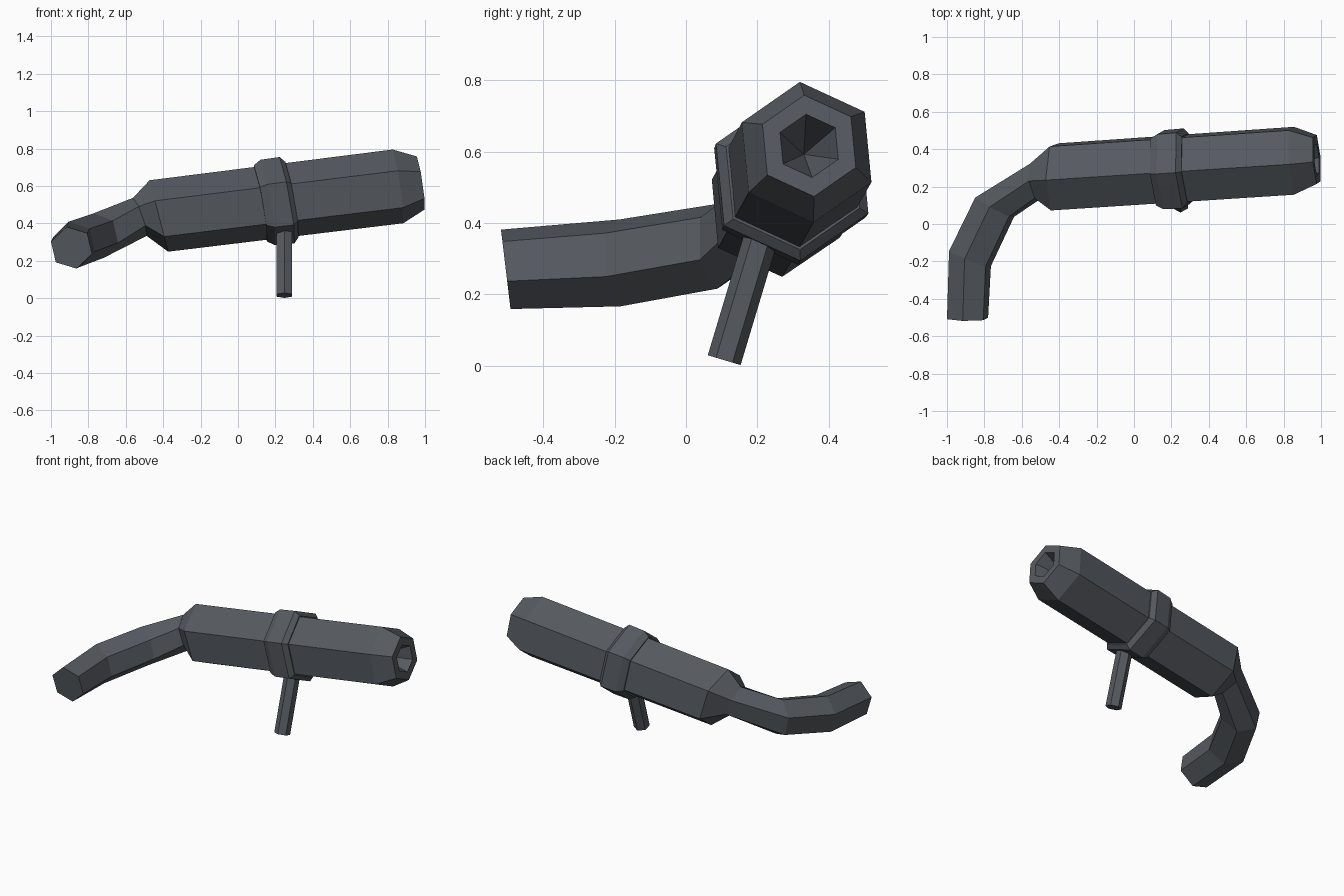
import bpy, bmesh, math
from mathutils import Vector

if "Cube" in bpy.data.objects:
    bpy.data.objects.remove(bpy.data.objects["Cube"])

gunmetal = bpy.data.materials.new("dark blue grey")
gunmetal.diffuse_color = (0.092, 0.102, 0.117, 1)
gunmetal.use_nodes = True
gunmetal.node_tree.nodes["Principled BSDF"].inputs["Base Color"].default_value = gunmetal.diffuse_color


def hex_tube(name, rings, apex=None):
    """Loft hexagons: each ring is (centre, plane normal, radius, up); apex closes the last one."""
    bm = bmesh.new()
    loops = []
    for centre, normal, radius, up in rings:
        n = Vector(normal).normalized()
        u = Vector(up)
        u = (u - n * u.dot(n)).normalized()
        s = n.cross(u)
        loops.append([bm.verts.new(Vector(centre) + radius * (math.cos(a) * u + math.sin(a) * s))
                      for a in (k * math.pi / 3 for k in range(6))])
    for a, b in zip(loops, loops[1:]):
        for k in range(6):
            j = (k + 1) % 6
            bm.faces.new((a[k], a[j], b[j], b[k]))
    bm.faces.new(loops[0][::-1])
    if apex:
        tip = bm.verts.new(apex)
        for k in range(6):
            bm.faces.new((loops[-1][k], loops[-1][(k + 1) % 6], tip))
    else:
        bm.faces.new(loops[-1])
    bmesh.ops.recalc_face_normals(bm, faces=bm.faces)
    mesh = bpy.data.meshes.new(name)
    bm.to_mesh(mesh)
    bm.free()
    mesh.materials.append(gunmetal)
    obj = bpy.data.objects.new(name, mesh)
    bpy.context.collection.objects.link(obj)


axis = (1, 0.067, 0.15)
body_up = (0, -0.085, 1)
grip_up = (-0.23, 0, 1)

# Curved handle flowing into the thick barrel, with a recessed cone at the open end
hex_tube("handle_and_barrel", [
    ((-0.89, -0.505, 0.27), (0, 1, 0.12), 0.115, grip_up),
    ((-0.877, -0.185, 0.288), (0.37, 0.93, 0.1), 0.125, grip_up),
    ((-0.745, 0.09, 0.335), (0.47, 0.88, 0.1), 0.122, (-0.15, 0.15, 1)),
    ((-0.525, 0.23, 0.435), (1, 0.15, 0.36), 0.108, (0, 0.05, 1)),
    ((-0.423, 0.252, 0.44), (1, 0, 0.26), 0.198, body_up),
    ((0.855, 0.338, 0.598), axis, 0.20, body_up),
    ((0.977, 0.345, 0.616), axis, 0.144, body_up),
    ((0.977, 0.345, 0.616), axis, 0.09, body_up),
], apex=(0.78, 0.33, 0.592))

# Bevelled collar around the barrel
hex_tube("collar", [
    ((x, 0.288 + (x - 0.12) * 0.067, 0.507 + (x - 0.12) * 0.123), (1, 0.067, 0.18), r, body_up)
    for x, r in ((0.12, 0.208), (0.16, 0.233), (0.262, 0.235), (0.288, 0.206))])

# Thin slanted post under the collar
hex_tube("post", [
    ((0.248, 0.107, 0.0155), (0, 0.3, 1), 0.048, (0, -1, 0)),
    ((0.248, 0.227, 0.4155), (0, 0.3, 1), 0.048, (0, -1, 0))])
